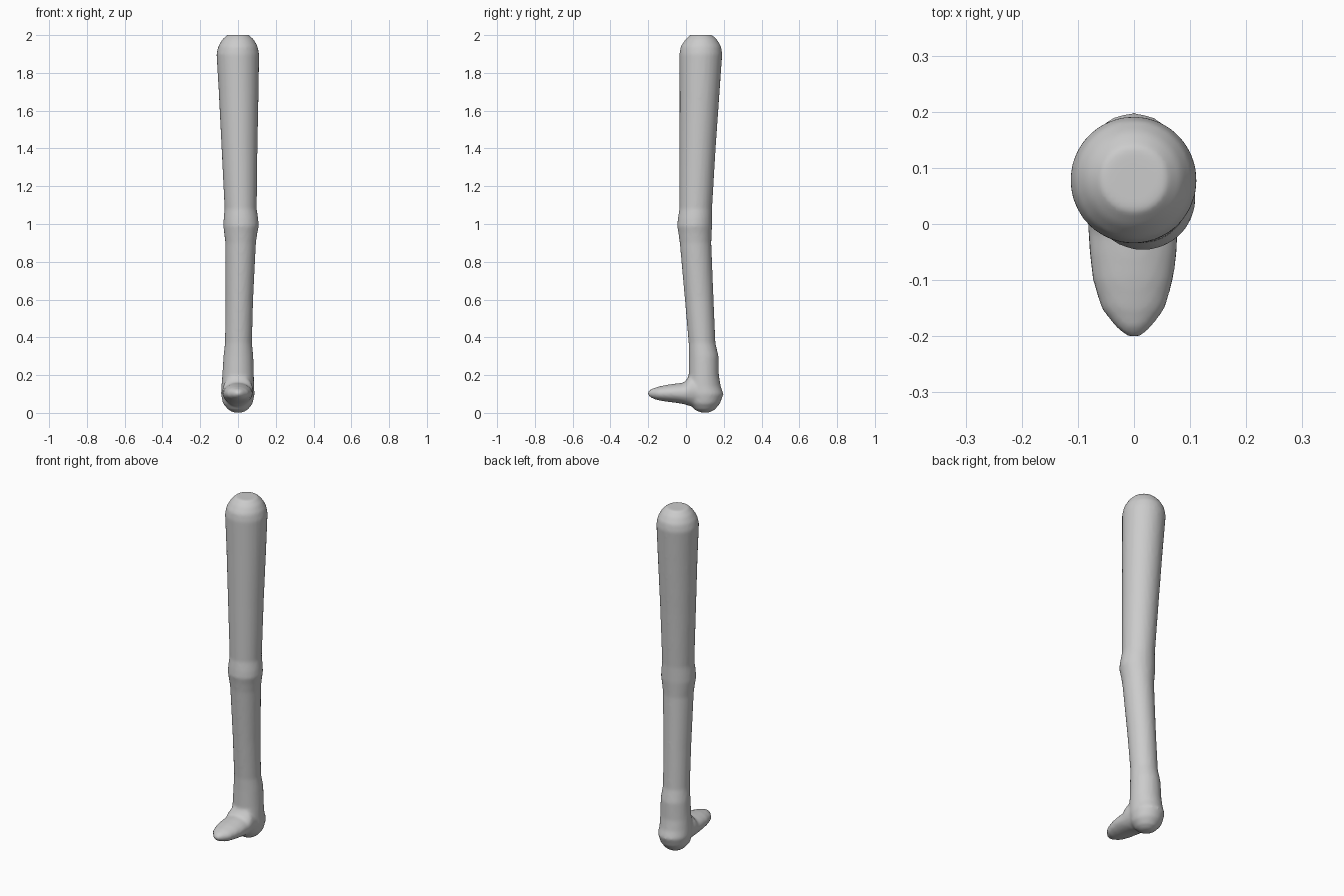
import bpy, bmesh, math

SIDES = 28


def loft(bm, sections, axis):
    """Skin elliptical sections (pos, u_min, u_max, v_min, v_max) along z or y, capped."""
    rings = []
    for pos, u0, u1, v0, v1 in sections:
        ring = []
        for i in range(SIDES):
            a = 2 * math.pi * i / SIDES
            u = (u0 + u1) / 2 + (u1 - u0) / 2 * math.cos(a)
            v = (v0 + v1) / 2 + (v1 - v0) / 2 * math.sin(a)
            ring.append(bm.verts.new((u, v, pos) if axis == 'z' else (u, pos, v)))
        rings.append(ring)
    faces = [bm.faces.new((rings[0])), bm.faces.new(rings[-1])]
    for r, s in zip(rings, rings[1:]):
        for i in range(SIDES):
            j = (i + 1) % SIDES
            faces.append(bm.faces.new((r[i], r[j], s[j], s[i])))
    bmesh.ops.recalc_face_normals(bm, faces=faces)


bm = bmesh.new()

# thigh, knee, shin and heel: z, x range, y range
loft(bm, [
    (0.002, -0.025, 0.025, 0.075, 0.125),
    (0.018, -0.053, 0.053, 0.045, 0.154),
    (0.05, -0.08, 0.078, 0.02, 0.18),
    (0.10, -0.09, 0.088, 0.005, 0.199),
    (0.14, -0.088, 0.085, 0.005, 0.184),
    (0.20, -0.083, 0.084, 0.014, 0.174),
    (0.30, -0.077, 0.081, 0.015, 0.172),
    (0.37, -0.069, 0.074, 0.014, 0.156),
    (0.60, -0.066, 0.080, -0.006, 0.146),
    (0.90, -0.067, 0.095, -0.033, 0.134),
    (0.95, -0.073, 0.102, -0.040, 0.136),
    (0.99, -0.078, 0.110, -0.047, 0.138),
    (1.03, -0.076, 0.107, -0.043, 0.138),
    (1.08, -0.071, 0.099, -0.035, 0.138),
    (1.40, -0.087, 0.103, -0.034, 0.157),
    (1.70, -0.102, 0.109, -0.034, 0.178),
    (1.90, -0.114, 0.112, -0.035, 0.192),
    (1.94, -0.105, 0.104, -0.028, 0.186),
    (1.975, -0.085, 0.085, -0.005, 0.165),
    (2.001, -0.058, 0.058, 0.022, 0.138),
], 'z')

# foot: y, x range, z range
loft(bm, [
    (-0.201, -0.012, 0.012, 0.094, 0.112),
    (-0.185, -0.032, 0.03, 0.08, 0.126),
    (-0.15, -0.059, 0.056, 0.067, 0.138),
    (-0.10, -0.074, 0.070, 0.059, 0.149),
    (-0.05, -0.080, 0.077, 0.053, 0.156),
    (-0.01, -0.082, 0.078, 0.046, 0.160),
    (0.02, -0.082, 0.080, 0.036, 0.20),
    (0.07, -0.080, 0.080, 0.03, 0.20),
], 'y')

mesh = bpy.data.meshes.new("leg")
bm.to_mesh(mesh)
bm.free()
leg = bpy.data.objects.new("leg", mesh)
bpy.context.collection.objects.link(leg)

# fuse leg and foot into one soft skin
fuse = leg.modifiers.new("fuse", 'REMESH')
fuse.mode = 'VOXEL'
fuse.voxel_size = 0.009
fuse.use_smooth_shade = True
soften = leg.modifiers.new("soften", 'SMOOTH')
soften.factor = 0.5
soften.iterations = 4
